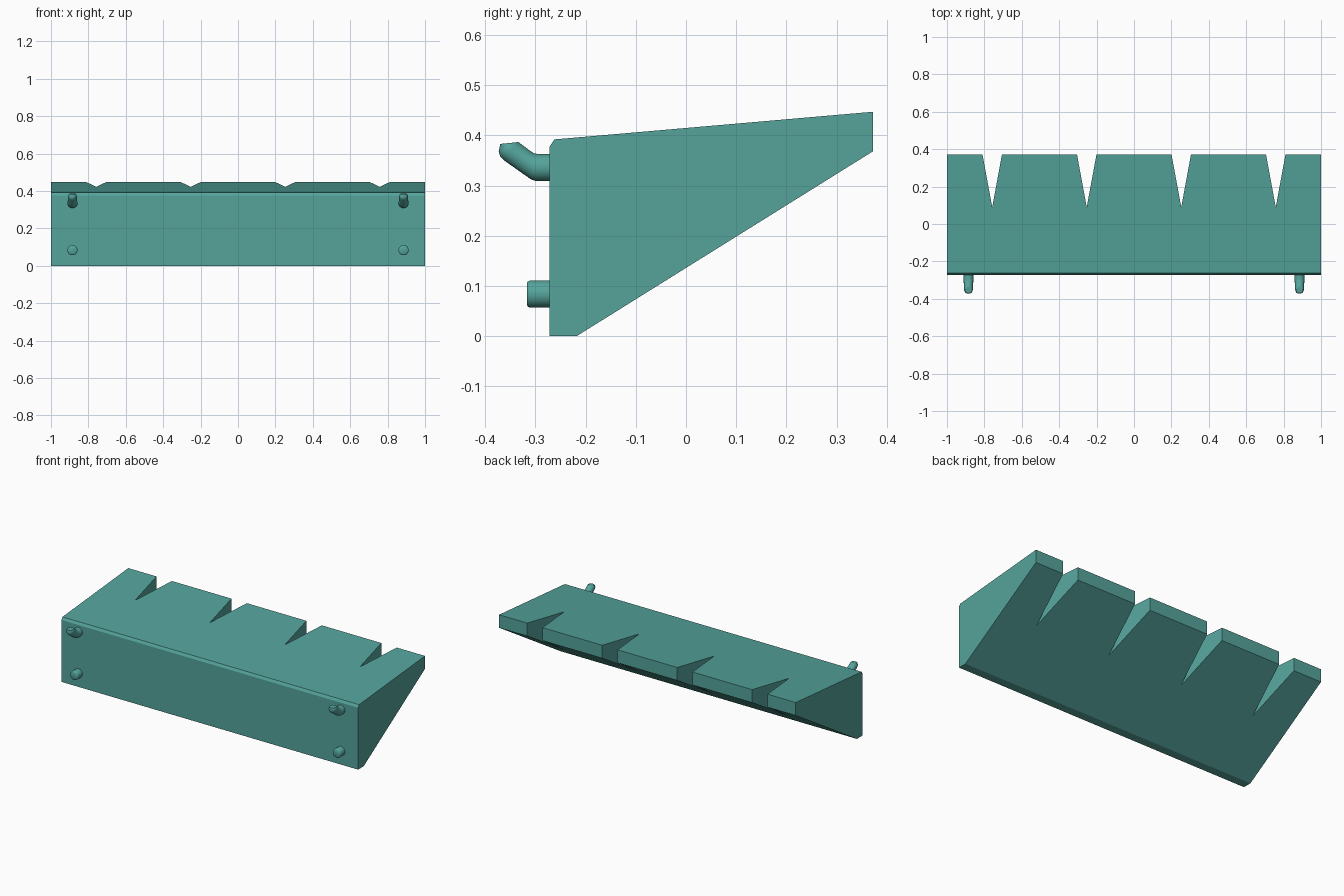
import bpy, bmesh, math

if "Cube" in bpy.data.objects:
    bpy.data.objects.remove(bpy.data.objects["Cube"])


def finish(name, bm):
    bmesh.ops.recalc_face_normals(bm, faces=bm.faces)
    me = bpy.data.meshes.new(name)
    bm.to_mesh(me)
    bm.free()
    ob = bpy.data.objects.new(name, me)
    bpy.context.collection.objects.link(ob)
    return ob


def prism(name, points, offset):
    """Extrude a closed flat outline along an offset."""
    bm = bmesh.new()
    face = bm.faces.new([bm.verts.new(p) for p in points])
    new = bmesh.ops.extrude_face_region(bm, geom=[face])["geom"]
    bmesh.ops.translate(bm, vec=offset,
                        verts=[v for v in new if isinstance(v, bmesh.types.BMVert)])
    return finish(name, bm)


def tube(name, x, rings, n=32):
    """Loft rings given as side-view lower (y, z), upper (y, z) and x radius."""
    bm = bmesh.new()
    loops = []
    for y0, z0, y1, z1, r in rings:
        loop = []
        for i in range(n):
            a = 2 * math.pi * i / n
            t = 0.5 - 0.5 * math.cos(a)
            loop.append(bm.verts.new((x + r * math.sin(a),
                                      y0 + (y1 - y0) * t, z0 + (z1 - z0) * t)))
        loops.append(loop)
    for a, b in zip(loops, loops[1:]):
        for i in range(n):
            j = (i + 1) % n
            bm.faces.new((a[i], a[j], b[j], b[i]))
    bm.faces.new(loops[0])
    bm.faces.new(loops[-1])
    ob = finish(name, bm)
    bpy.ops.object.select_all(action='DESELECT')
    ob.select_set(True)
    bpy.context.view_layer.objects.active = ob
    bpy.ops.object.shade_smooth_by_angle(angle=math.radians(40))
    return ob


# Wedge-shaped shelf body
profile = [(-0.272, 0), (-0.218, 0), (0.372, 0.368), (0.372, 0.447),
           (-0.262, 0.392), (-0.272, 0.377)]
body = prism("shelf_body", [(-1, y, z) for y, z in profile], (2, 0, 0))

# V-shaped slots along the back edge
slope = 0.052 / 0.282
for k in range(4):
    cx = -0.758 + k * 0.5053
    w = slope * 0.382
    cutter = prism("slot_cutter", [(cx, 0.09, -0.1), (cx + w, 0.472, -0.1),
                                   (cx - w, 0.472, -0.1)], (0, 0, 0.8))
    mod = body.modifiers.new("slot", 'BOOLEAN')
    mod.operation = 'DIFFERENCE'
    mod.solver = 'EXACT'
    mod.object = cutter
    bpy.context.view_layer.objects.active = body
    bpy.ops.object.modifier_apply(modifier=mod.name)
    bpy.data.objects.remove(cutter)

# Bent upper hooks and straight lower pegs
hook = [(-0.265, 0.309, -0.265, 0.363, 0.027),
        (-0.299, 0.309, -0.294, 0.363, 0.027),
        (-0.308, 0.312, -0.302, 0.364, 0.026),
        (-0.324, 0.323, -0.310, 0.369, 0.024),
        (-0.362, 0.350, -0.333, 0.386, 0.023),
        (-0.370, 0.358, -0.334, 0.3865, 0.023),
        (-0.373, 0.367, -0.335, 0.3867, 0.022),
        (-0.370, 0.383, -0.339, 0.386, 0.018)]
peg = [(y, 0.084 - r, y, 0.084 + r, r)
       for y, r in ((-0.265, 0.027), (-0.311, 0.027), (-0.315, 0.025), (-0.317, 0.022))]
for side, x in (("left", -0.885), ("right", 0.885)):
    tube("upper_hook_" + side, x, hook)
    tube("lower_peg_" + side, x, peg)

# Teal finish
mat = bpy.data.materials.new("teal")
mat.diffuse_color = (0.09, 0.37, 0.33, 1)
mat.use_nodes = True
mat.node_tree.nodes["Principled BSDF"].inputs["Base Color"].default_value = mat.diffuse_color
for ob in bpy.context.collection.objects:
    ob.data.materials.clear()
    ob.data.materials.append(mat)
